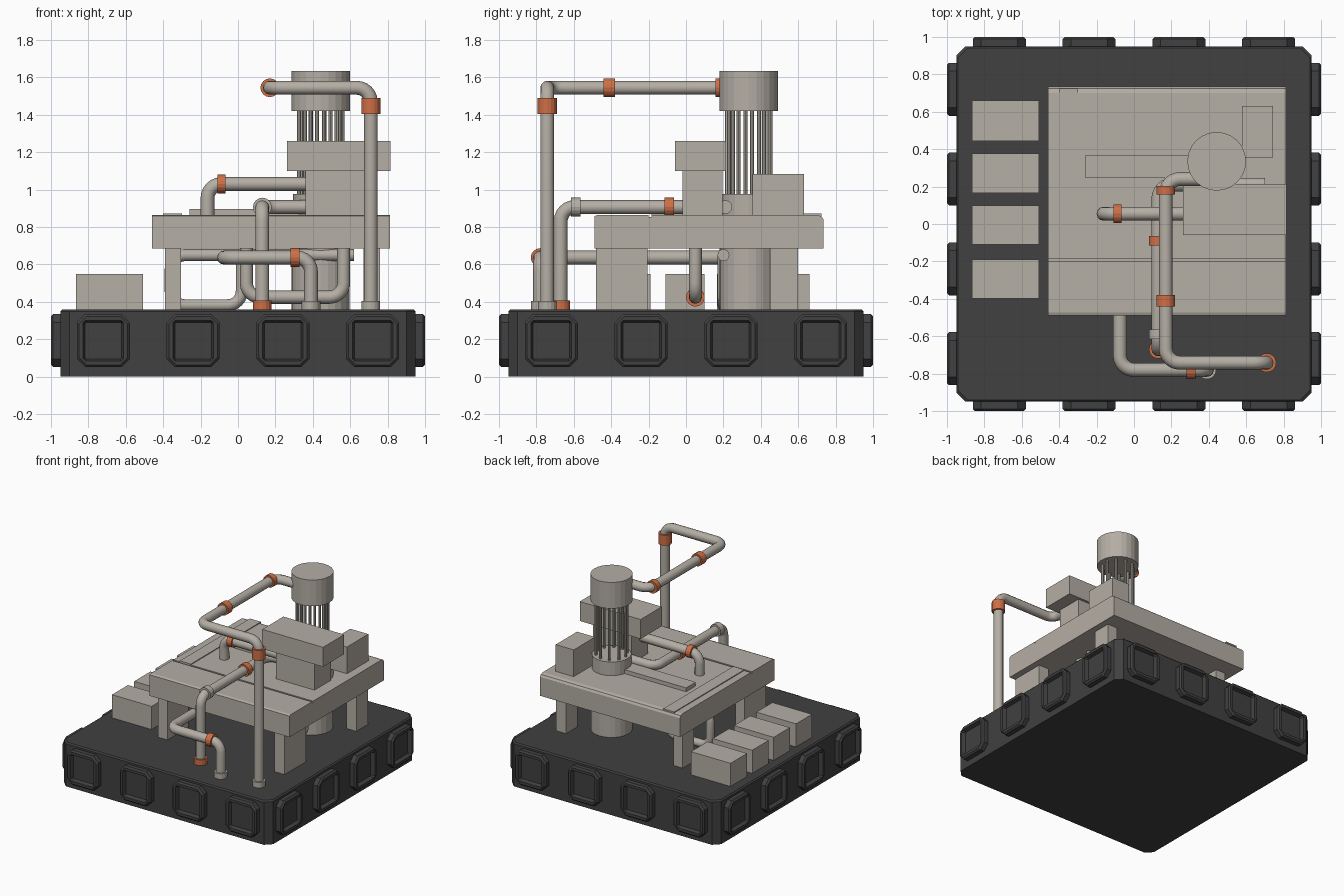
import bpy, bmesh, math
from mathutils import Vector, Matrix

if "Cube" in bpy.data.objects:
    bpy.data.objects.remove(bpy.data.objects["Cube"])


def material(name, rgb):
    m = bpy.data.materials.new(name)
    m.diffuse_color = (*rgb, 1)
    m.use_nodes = True
    m.node_tree.nodes["Principled BSDF"].inputs["Base Color"].default_value = m.diffuse_color
    return m


DARK = material("dark_base", (0.052, 0.052, 0.052))
GREY = material("warm_grey", (0.46, 0.425, 0.375))
ORANGE = material("copper_orange", (0.62, 0.16, 0.062))


def finish(name, bm, mat, smooth=False):
    bmesh.ops.recalc_face_normals(bm, faces=bm.faces)
    me = bpy.data.meshes.new(name)
    bm.to_mesh(me)
    bm.free()
    me.materials.append(mat)
    ob = bpy.data.objects.new(name, me)
    bpy.context.collection.objects.link(ob)
    return ob


def box(name, x0, x1, y0, y1, z0, z1, mat=GREY):
    bm = bmesh.new()
    bmesh.ops.create_cube(bm, size=1)
    for v in bm.verts:
        v.co = Vector(((x0, x1)[v.co.x > 0], (y0, y1)[v.co.y > 0], (z0, z1)[v.co.z > 0]))
    return finish(name, bm, mat)


def cylinder(name, a, b, r, mat=GREY, sides=24):
    a, b = Vector(a), Vector(b)
    bm = bmesh.new()
    rot = (b - a).to_track_quat('Z', 'Y').to_matrix().to_4x4()
    bmesh.ops.create_cone(bm, cap_ends=True, segments=sides, radius1=r, radius2=r,
                          depth=(b - a).length, matrix=Matrix.Translation((a + b) / 2) @ rot)
    return finish(name, bm, mat)


def loft(bm, rings):
    rings = [[bm.verts.new(p) for p in ring] for ring in rings]
    for r0, r1 in zip(rings, rings[1:]):
        n = len(r0)
        for i in range(n):
            bm.faces.new((r0[i], r0[(i + 1) % n], r1[(i + 1) % n], r1[i]))
    bm.faces.new(rings[0])
    bm.faces.new(rings[-1])


def octagon(h, c):
    k = h - c
    return [(h, -k), (h, k), (k, h), (-k, h), (-h, k), (-h, -k), (-k, -h), (k, -h)]


def pipe(name, points, r=0.037, bend=0.075):
    pts = [Vector(p) for p in points]
    path = [pts[0]]
    for p, q, s in zip(pts, pts[1:], pts[2:]):
        u, w = (p - q).normalized(), (s - q).normalized()
        for i in range(7):  # quarter-circle elbow
            t = i / 6 * math.pi / 2
            path.append(q + (u * (1 - math.sin(t)) + w * (1 - math.cos(t))) * bend)
    path.append(pts[-1])
    cu = bpy.data.curves.new(name, 'CURVE')
    cu.dimensions = '3D'
    cu.bevel_depth = r
    cu.bevel_resolution = 4
    cu.use_fill_caps = True
    sp = cu.splines.new('POLY')
    sp.points.add(len(path) - 1)
    for sp_pt, p in zip(sp.points, path):
        sp_pt.co = (*p, 1)
    tmp = bpy.data.objects.new(name + "_path", cu)
    bpy.context.collection.objects.link(tmp)
    me = bpy.data.meshes.new_from_object(tmp.evaluated_get(bpy.context.evaluated_depsgraph_get()))
    bpy.data.objects.remove(tmp)
    me.materials.clear()
    me.materials.append(GREY)
    ob = bpy.data.objects.new(name, me)
    bpy.context.collection.objects.link(ob)
    bpy.ops.object.select_all(action='DESELECT')
    ob.select_set(True)
    bpy.context.view_layer.objects.active = ob
    bpy.ops.object.shade_smooth_by_angle(angle=math.radians(40))


def clamp(name, centre, axis, length=0.05, mat=ORANGE, r=0.05):
    c, d = Vector(centre), Vector(axis) * length / 2
    cylinder(name, c - d, c + d, r, mat, 16)


# base slab with chamfered corners
bm = bmesh.new()
loft(bm, [[(x, y, z) for x, y in octagon(h, 0.05)]
          for h, z in ((0.95, 0), (0.95, 0.35), (0.94, 0.36))])
finish("base_slab", bm, DARK)

# recessed octagonal pads, four per side
for side in range(4):
    turn = Matrix.Rotation(side * math.pi / 2, 4, 'Z')
    for i, cx in enumerate((-0.72, -0.24, 0.24, 0.72)):
        bm = bmesh.new()
        loft(bm, [[turn @ Vector((cx + u, -d, 0.193 + v)) for u, v in octagon(h, c)]
                  for h, c, d in ((0.142, 0.045, 0.94), (0.142, 0.045, 0.988), (0.13, 0.04, 1.0),
                                  (0.108, 0.012, 1.0), (0.098, 0.006, 0.97))])
        finish(f"side_pad_{side}_{i}", bm, DARK)

# table top: cross-section with bevelled edges and a groove
profile = [(-.49, .685), (-.49, .858), (-.472, .865), (-.2, .865), (-.2, .853), (-.185, .853),
           (-.185, .865), (.70, .865), (.725, .857), (.735, .84), (.735, .685)]
bm = bmesh.new()
loft(bm, [[(x, y, z) for y, z in profile] for x in (-0.46, 0.812)])
finish("table_top", bm, GREY)
box("table_strip", -0.40, -0.30, -0.185, 0.725, 0.86, 0.872)
box("flat_strip", -0.26, 0.42, 0.245, 0.37, 0.865, 0.897)

# table legs
for x0, x1, s in ((-0.39, -0.305, "left"), (0.67, 0.76, "right")):
    box(f"front_leg_{s}", x0, x1, -0.48, -0.205, 0.355, 0.69)
    box(f"back_leg_{s}", x0, x1, 0.45, 0.60, 0.355, 0.69)

# floor boxes on the left
for i, (y0, y1) in enumerate(((0.445, 0.66), (0.165, 0.378), (-0.11, 0.10), (-0.397, -0.19))):
    box(f"floor_box_{i}", -0.867, -0.507, y0, y1, 0.355, 0.55)

# machine housing and rear box on the table
box("housing_lower", 0.36, 0.71, -0.02, 0.195, 0.865, 1.10)
box("housing_upper", 0.262, 0.815, -0.06, 0.215, 1.10, 1.26)
box("rear_box", 0.578, 0.742, 0.355, 0.632, 0.865, 1.085)

# column: lower drum, collar, ring of rods, upper drum
CX, CY = 0.442, 0.335
cylinder("column_lower", (CX, CY, 0.355), (CX, CY, 0.69), 0.155)
cylinder("column_collar", (CX, CY, 0.86), (CX, CY, 0.977), 0.148)
cylinder("column_head", (CX, CY, 1.42), (CX, CY, 1.635), 0.157)
for i in range(10):
    a = i * math.tau / 10 + 0.15
    x, y = CX + 0.118 * math.cos(a), CY + 0.118 * math.sin(a)
    cylinder(f"column_rod_{i}", (x, y, 0.97), (x, y, 1.43), 0.011, GREY, 8)

X, Y, Z = (1, 0, 0), (0, 1, 0), (0, 0, 1)

# tall pipe to the column head
pipe("tall_pipe", [(.71, -.742, .355), (.71, -.742, 1.545), (.17, -.742, 1.545),
                   (.17, .24, 1.545), (.40, .24, 1.545)])
clamp("tall_pipe_foot", (.71, -.742, .38), Z, mat=GREY)
clamp("tall_pipe_clamp_low", (.71, -.742, 1.447), Z, 0.085, r=0.051)
clamp("tall_pipe_clamp_mid", (.17, -.41, 1.545), Y, 0.06)
clamp("tall_pipe_clamp_end", (.17, .18, 1.545), Y, 0.045)

# pipe over the table, passing behind the housing
pipe("table_pipe", [(.13, -.67, .355), (.13, -.67, .907), (.13, .21, .907), (.70, .21, .907)])
clamp("table_pipe_foot", (.13, -.67, .383), Z)
clamp("table_pipe_joint", (.13, -.59, .907), Y, mat=GREY)
clamp("table_pipe_clamp", (.13, -.09, .907), Y)

# low pipe running under the table to the column
pipe("low_pipe", [(.39, -.78, .355), (.39, -.78, .637), (-.075, -.78, .637),
                  (-.075, .335, .637), (.35, .335, .637)])
clamp("low_pipe_foot", (.39, -.78, .38), Z, mat=GREY)
clamp("low_pipe_clamp", (.305, -.78, .637), X)

# pipe from the table into the housing
pipe("housing_pipe", [(-.163, .055, .85), (-.163, .055, 1.03), (.38, .055, 1.03)])
clamp("housing_pipe_clamp", (-.088, .055, 1.03), X, 0.045)

# U-shaped pipe and return loop under the table
pipe("under_pipe", [(.045, .05, .69), (.045, .05, .425), (.565, .05, .425), (.565, .05, .69)], .035)
clamp("under_pipe_clamp", (.39, .05, .425), X)
pipe("return_pipe", [(.62, .20, .65), (-.36, .20, .65), (-.36, .20, .382),
                     (.02, .20, .382), (.02, .20, .65)], .032)
